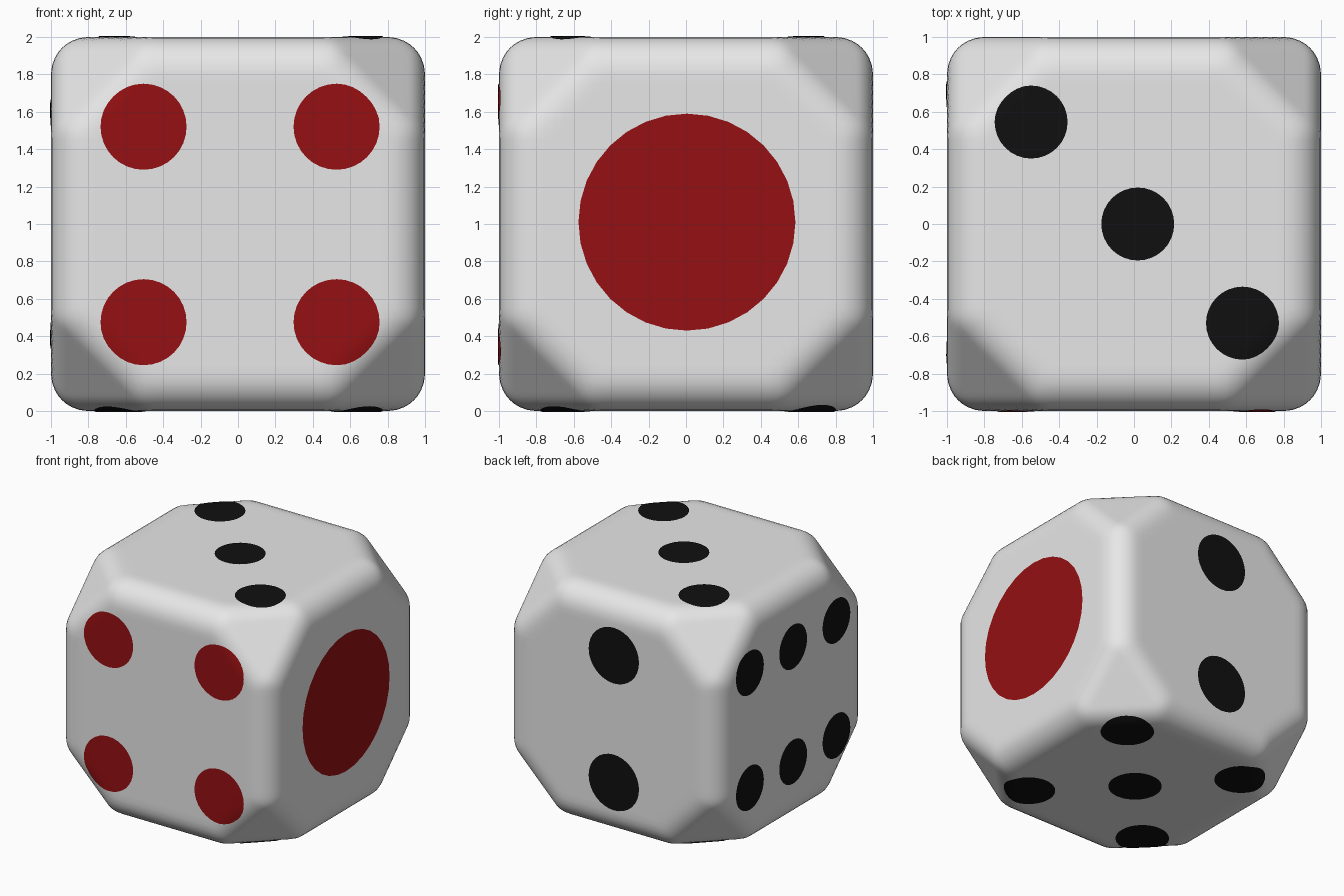
import bpy, bmesh, math
from mathutils import Vector
from mathutils.bvhtree import BVHTree
from itertools import product

if "Cube" in bpy.data.objects:
    bpy.data.objects.remove(bpy.data.objects["Cube"])

R = 0.2         # edge rounding radius
A = 1.0 - R     # half size of the inner core
C = 0.46        # where the corner cut starts on each core edge


def material(name, rgb):
    m = bpy.data.materials.new(name)
    m.diffuse_color = (*rgb, 1)
    m.use_nodes = True
    m.node_tree.nodes["Principled BSDF"].inputs["Base Color"].default_value = m.diffuse_color
    return m


white = material("ivory_white", (0.8, 0.8, 0.8))
red = material("pip_red", (0.3, 0.005, 0.006))
black = material("pip_black", (0.005, 0.005, 0.005))

# Inner core: a cube with cut corners; the die surface is the core grown by R
core = bmesh.new()
for sx, sy, sz in product((-1, 1), repeat=3):
    for x, y, z in ((A, A, C), (A, C, A), (C, A, A)):
        core.verts.new((x * sx, y * sy, z * sz))
bmesh.ops.convex_hull(core, input=core.verts[:])
core_tree = BVHTree.FromBMesh(core)
core.free()


def on_die(p, lift=0.0):
    """Pull a point of the sharp cube onto the rounded die surface."""
    near = core_tree.find_nearest(p)[0]
    return near + (p - near).normalized() * (R + lift)


def finish(bm, name, mat):
    for f in bm.faces:
        f.smooth = True
    me = bpy.data.meshes.new(name)
    bm.to_mesh(me)
    bm.free()
    me.materials.append(mat)
    ob = bpy.data.objects.new(name, me)
    ob.location.z = 1
    bpy.context.collection.objects.link(ob)


# Body: dense cube wrapped on the rounded surface
bm = bmesh.new()
bmesh.ops.create_cube(bm, size=2)
bmesh.ops.subdivide_edges(bm, edges=bm.edges[:], cuts=39, use_grid_fill=True)
for v in bm.verts:
    v.co = on_die(v.co)
finish(bm, "die_body", white)


def pip(name, centre, normal, radius, mat, rings=6, sides=32):
    """Thin round spot that follows the rounded surface."""
    n, c = Vector(normal), Vector(centre)
    u = n.orthogonal().normalized()
    w = n.cross(u)
    bm = bmesh.new()
    mid = bm.verts.new(on_die(c, 0.005))
    prev = None
    for k in range(1, rings + 1):
        ring = []
        for i in range(sides):
            a = math.tau * i / sides
            p = c + (u * math.cos(a) + w * math.sin(a)) * (radius * k / rings)
            ring.append(bm.verts.new(on_die(p, 0.005)))
        for i in range(sides):
            j = (i + 1) % sides
            if prev:
                bm.faces.new((prev[i], ring[i], ring[j], prev[j]))
            else:
                bm.faces.new((mid, ring[i], ring[j]))
        prev = ring
    finish(bm, name, mat)


# Front four (red)
for x, z in product((-0.505, 0.527), (-0.525, 0.52)):
    pip("front_pip", (x, -1, z), (0, -1, 0), 0.23, red)
# Right one (large, red)
pip("right_pip", (1, 0.005, 0.01), (1, 0, 0), 0.58, red)
# Top three
for x, y in ((-0.55, 0.545), (0.02, 0), (0.58, -0.53)):
    pip("top_pip", (x, y, 1), (0, 0, 1), 0.195, black)
# Back two
for z in (-0.54, 0.53):
    pip("back_pip", (-0.03, 1, z), (0, 1, 0), 0.235, black)
# Left six
for y, z in product((-0.57, 0.007, 0.583), (-0.485, 0.485)):
    pip("left_pip", (-1, y, z), (-1, 0, 0), 0.185, black)
# Bottom five
for x, y in [(-0.01, 0.0)] + list(product((-0.565, 0.57), (-0.575, 0.6))):
    pip("bottom_pip", (x, y, -1), (0, 0, -1), 0.205, black)
